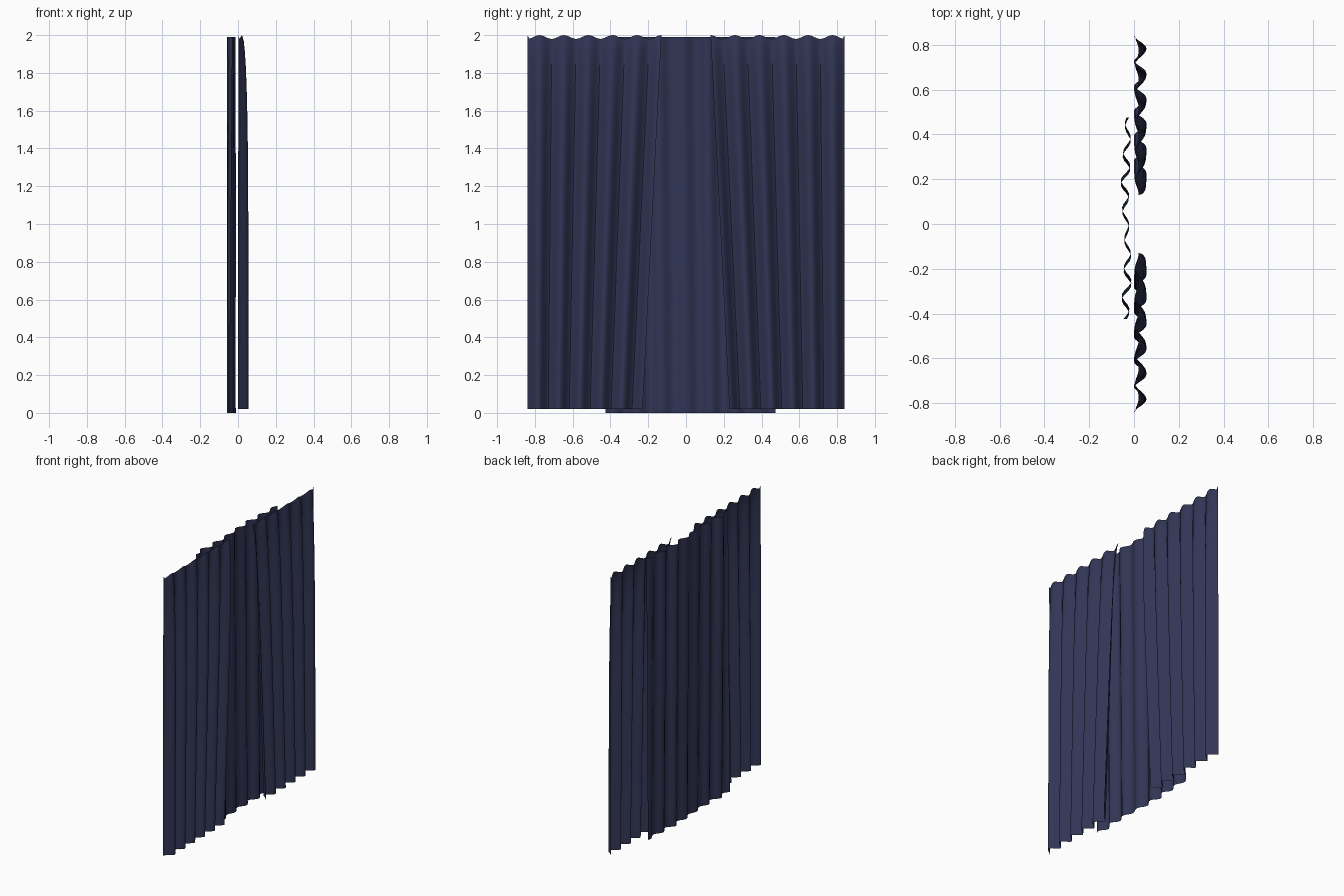
import bpy, math

if "Cube" in bpy.data.objects:
    bpy.data.objects.remove(bpy.data.objects["Cube"])

navy = bpy.data.materials.new("navy_cloth")
navy.diffuse_color = (0.032, 0.036, 0.092, 1)
navy.use_nodes = True
navy.node_tree.nodes["Principled BSDF"].inputs["Base Color"].default_value = navy.diffuse_color


def sheet(name, cols, rows, point):
    """Grid surface; point(u, v) gives the position across u and up v."""
    verts = [point(i / cols, j / rows) for j in range(rows + 1) for i in range(cols + 1)]
    w = cols + 1
    faces = [(j * w + i, j * w + i + 1, (j + 1) * w + i + 1, (j + 1) * w + i)
             for j in range(rows) for i in range(cols)]
    me = bpy.data.meshes.new(name)
    me.from_pydata(verts, [], faces)
    me.materials.append(navy)
    ob = bpy.data.objects.new(name, me)
    bpy.context.collection.objects.link(ob)
    bpy.context.view_layer.objects.active = ob
    ob.select_set(True)
    bpy.ops.object.shade_smooth_by_angle(angle=math.radians(40))
    ob.select_set(False)
    return ob


FOLDS = 5.5


# Side drape: pleats hang from a gathered top, inner edge slants outward below
def drape_point(side):
    def point(u, v):
        if side < 0:
            u = 1 - u
        phase = u * FOLDS * 2 * math.pi
        wave = 0.5 - 0.5 * math.cos(phase)          # 0 in valleys, 1 on ridges
        h = 1 - (1 - v) ** 1.5                      # rows crowd towards the heading
        inner = 0.23 - 0.10 * h
        y = 0.84 + (inner - 0.84) * u
        taper = math.sqrt(max(0, 1 - h ** 5))       # ridges flatten at the heading
        x = 0.004 * h ** 3 * (1 - wave) + wave ** 0.8 * (0.021 + 0.034 * taper)
        top = 2.0 - (0 if u < 0.01 else 0.02 * (1 - wave))
        return (x, side * y, 0.02 + (top - 0.02) * h)
    return point


for side, label in ((1, "left"), (-1, "right")):
    sheet(label + "_drape", 66, 16, drape_point(side))


# Back panel: shallow uneven folds that shift a little from hem to top
def back_point(u, v):
    y = -0.425 + 0.90 * u
    fold = math.sin(u * 7 * 2 * math.pi + 1.0 * v - 0.5)
    drift = 0.006 * math.sin(u * 2 * math.pi * 1.5 - 1.2)
    x = -0.034 + drift + (0.016 + 0.004 * math.sin(11 * u)) * fold
    return (x, y, 1.99 * v)


sheet("back_panel", 56, 6, back_point)
